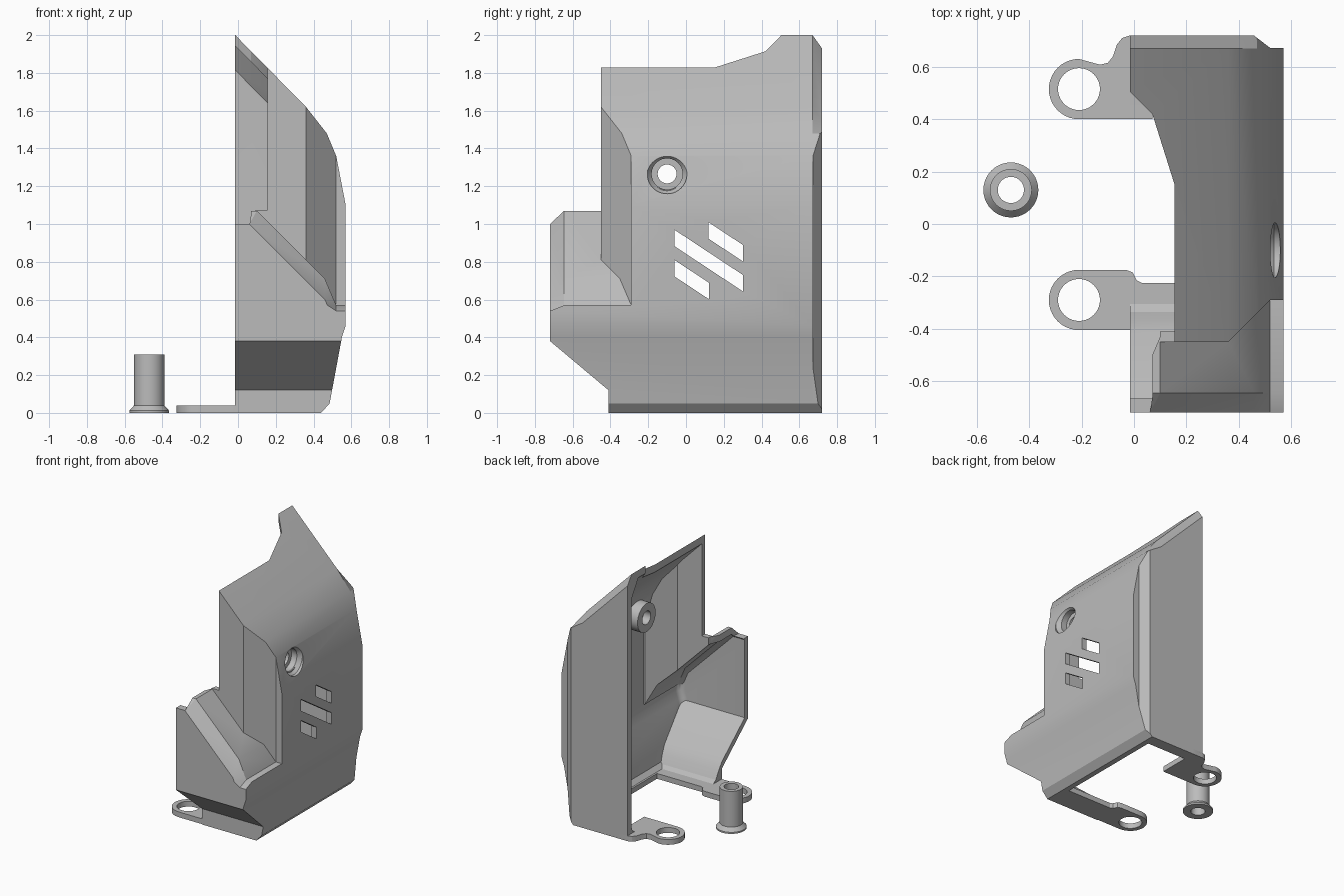
import bpy, bmesh, math
from mathutils import Vector

if "Cube" in bpy.data.objects:
    bpy.data.objects.remove(bpy.data.objects["Cube"])

grey = bpy.data.materials.new("plain_grey")
grey.use_nodes = True
grey.diffuse_color = (0.5, 0.5, 0.5, 1)
for node in grey.node_tree.nodes:
    if node.type == 'BSDF_PRINCIPLED':
        node.inputs["Base Color"].default_value = (0.5, 0.5, 0.5, 1)

T = 0.04       # wall, floor and lug thickness
BACK_T = 0.05  # back wall thickness
AXES = {'x': lambda d, a, b: (d, a, b),
        'y': lambda d, a, b: (a, d, b),
        'z': lambda d, a, b: (a, b, d)}


def loft(name, axis, stations):
    """Closed solid through matching outlines, each placed at a depth on the axis."""
    bm = bmesh.new()
    place = AXES[axis]
    rings = [[bm.verts.new(place(d, *p)) for p in poly] for d, poly in stations]
    bm.faces.new(rings[0])
    bm.faces.new(rings[-1])
    n = len(rings[0])
    for r, s in zip(rings, rings[1:]):
        for i in range(n):
            j = (i + 1) % n
            bm.faces.new((r[i], r[j], s[j], s[i]))
    bmesh.ops.recalc_face_normals(bm, faces=bm.faces)
    mesh = bpy.data.meshes.new(name)
    bm.to_mesh(mesh)
    bm.free()
    mesh.materials.append(grey)
    obj = bpy.data.objects.new(name, mesh)
    bpy.context.collection.objects.link(obj)
    return obj


def prism(name, axis, low, high, poly):
    return loft(name, axis, [(low, poly), (high, poly)])


def rect(a, b, c, d):
    return [(a, b), (c, b), (c, d), (a, d)]


def circle(a, b, r, n=40):
    return [(a + r * math.cos(2 * math.pi * i / n),
             b + r * math.sin(2 * math.pi * i / n)) for i in range(n)]


def inset(poly, dist):
    """Mitred inward offset of a counter-clockwise outline."""
    pts = [Vector(p) for p in poly]
    out = []
    for i, p in enumerate(pts):
        e1 = (p - pts[i - 1]).normalized()
        e2 = (pts[(i + 1) % len(pts)] - p).normalized()
        n1, n2 = Vector((-e1.y, e1.x)), Vector((-e2.y, e2.x))
        out.append(tuple(p + (n1 + n2) * dist / (1 + n1.dot(n2))))
    return out


def lower_roof(poly, drop):
    """Outline with its roof edge, the last two points, moved down."""
    return poly[:-2] + [(x, z - drop) for x, z in poly[-2:]]


def rounded_end(poly, y, radius, side):
    """Stations of a rounded end that starts at depth y and grows towards side."""
    angles = [math.radians(90 - 15 * i) for i in range(7)]
    return [(y + side * radius * (1 - math.sin(a)), inset(poly, radius * (1 - math.cos(a))))
            for a in angles]


def combine(target, tool, op='DIFFERENCE'):
    mod = target.modifiers.new("join", 'BOOLEAN')
    mod.operation, mod.solver, mod.object = op, 'EXACT', tool
    bpy.context.view_layer.objects.active = target
    bpy.ops.object.modifier_apply(modifier=mod.name)
    bpy.data.objects.remove(tool)


def finish(obj, angle):
    bpy.ops.object.select_all(action='DESELECT')
    obj.select_set(True)
    bpy.context.view_layer.objects.active = obj
    bpy.ops.object.shade_smooth_by_angle(angle=math.radians(angle))


# Cross-section of the side wall and sloping roof
WALL = [(0.55, 0.4), (0.57, 0.46), (0.57, 1.1), (0.52, 1.36),
        (0.47, 1.48), (0.36, 1.62), (-0.6, 2.593)]
OUTSIDE = [(-0.6, -0.3), (0.17, -0.3), (0.44, 0), (0.485, 0.05)] + WALL
INSIDE = inset([(-0.6, 0), (0.43, 0), (0.484, 0.05)] + WALL, T)


def front_notch(t):
    """Space in front of the upper wall, above the sloping front block."""
    base = [(-0.8, 1.07), (0.1, 1.07), (0.46, 0.71), (0.52, 0.57), (1, 0.57)]
    drop = [(0, 0.07), (0.04, 0.07), (0, 0.11), (0, 0.03), (0, 0.03)]

    def outline(k):
        low = [(x - k * dx, z - k * dz - 1.25 * t)
               for (x, z), (dx, dz) in zip(base, drop)]
        return low + [(1, 2.8), (-0.8, 2.8)]
    notch = loft("notch", 'y', [(-0.74, outline(1.267)), (-0.645, outline(0)), (0, outline(0))])
    plan = [(-1, -1), (1.2, -1), (1.2, -0.29), (0.52, -0.29), (0.36, -0.45), (-1, -0.45)]
    limit = prism("limit", 'z', 0, 3, [(x, y + t) for x, y in plan])
    combine(notch, limit, 'INTERSECT')
    return notch


def chin_cut(profile):
    """Space under the front block."""
    return prism("chin", 'x', -1, 1, [(-1, -1), (profile[0][0], -1)] + profile)


# Outer body with chamfered back edge
shell = loft("cover_shell", 'y', [(-0.72, OUTSIDE), (0.67, OUTSIDE),
                                  (0.72, lower_roof(OUTSIDE, 0.07))])
combine(shell, front_notch(0))
combine(shell, chin_cut([(-0.41, 0.12), (-0.72, 0.38), (-1, 0.615)]))
combine(shell, prism("back_step", 'z', -1, 3,
                     [(0.52, 0.672), (1, 0.672), (1, 0.76), (0.405, 0.76)]))

# Cavity with rounded ends, a rounded front roof corner and a sloped back roof corner
cavity = loft("cavity", 'y', rounded_end(INSIDE, -0.72 + T, 0.045, 1)
              + rounded_end(INSIDE, 0.72 - BACK_T, 0.045, -1)[::-1])
combine(cavity, front_notch(T))
combine(cavity, chin_cut([(-0.29, 0.03), (-0.335, 0.06), (-0.37, 0.12), (-0.41, 0.173),
                          (-0.675, 0.395), (-1, 0.63)]))
corner = prism("roof_corner", 'y', -0.6, -0.325, rect(-0.55, 1.2, 0.5, 3))
combine(corner, loft("corner_round", 'y',
                     rounded_end(INSIDE, -0.452 + T, 0.09, 1) + [(-0.2, INSIDE)]))
combine(cavity, corner)
gusset = prism("roof_gusset", 'y', 0.58, 0.75, rect(-0.55, 1.3, 0.6, 3))
combine(gusset, loft("gusset_slope", 'y', [(0.5, INSIDE), (0.59, INSIDE),
                                           (0.69, lower_roof(INSIDE, 0.16))]))
combine(cavity, gusset)
combine(shell, cavity)

# Screw boss with countersunk hole through the side
SCREW = (-0.1, 1.265)
combine(shell, prism("boss", 'x', 0.4, 0.51, circle(*SCREW, 0.108)), 'UNION')
combine(shell, loft("recess", 'x', [(x, circle(*SCREW, r)) for x, r in
                                    ((0.46, 0.082), (0.505, 0.082), (0.535, 0.105), (0.8, 0.105))]))
combine(shell, prism("screw_hole", 'x', 0.3, 0.8, circle(*SCREW, 0.05)))

# Slanted vent slots
for y0, y1, z0 in ((-0.062, 0.303, 0.97), (0.118, 0.303, 1.01), (-0.062, 0.123, 0.81)):
    z1 = z0 - (y1 - y0) * 0.66
    combine(shell, prism("slot", 'x', 0.3, 0.8,
                         [(y0, z0 - 0.087), (y1, z1 - 0.087), (y1, z1), (y0, z0)]))

# Open side, flat base, trimmed roof edge and floor opening
combine(shell, prism("side_trim", 'z', -1, 3, rect(-2, -1, -0.015, 1)))
combine(shell, prism("base_trim", 'z', -1, 0, rect(-2, -1, 1, 1)))
combine(shell, prism("roof_trim", 'z', 1.075, 3,
                     [(-1, -0.6), (0.155, -0.6), (0.155, 0.15), (0.07, 0.42),
                      (-0.025, 0.515), (-1, 0.515)]))
combine(shell, prism("block_trim", 'z', 1.0, 1.2,
                     [(-1, -0.8), (0.05, -0.8), (0.07, -0.66), (0.07, -0.5),
                      (0.1, -0.43), (0.1, -0.3), (-1, -0.3)]))
combine(shell, prism("floor_opening", 'z', -0.1, 0.06,
                     [(-1, -0.225), (0.4, -0.225), (0.4, 0.63), (0.07, 0.63),
                      (0.07, 0.4), (-1, 0.4)]))
finish(shell, 25)


# Mounting lugs
def lug(name, cy, root):
    arc = [(-0.21 + 0.115 * math.cos(a), cy + 0.115 * math.sin(a))
           for a in (math.pi * (0.5 + i / 20) for i in range(21))]
    tab = prism(name, 'z', 0, T, arc + root)
    combine(tab, prism("hole", 'z', -0.1, 0.1, circle(-0.21, cy, 0.08)))
    finish(tab, 30)


lug("front_lug", -0.29, [(-0.015, -0.405), (0.03, -0.405), (0.03, -0.225),
                         (0.01, -0.215), (-0.005, -0.185), (-0.03, -0.175)])
lug("back_lug", 0.515, [(0.03, 0.4), (0.07, 0.42), (0.07, 0.72), (-0.015, 0.72),
                        (-0.045, 0.71), (-0.065, 0.685), (-0.08, 0.64),
                        (-0.1, 0.615), (-0.13, 0.608)])

# Loose flanged spacer
spacer = loft("flanged_spacer", 'z', [(z, circle(-0.47, 0.13, r)) for z, r in
                                      ((0, 0.105), (0.012, 0.105), (0.04, 0.08), (0.31, 0.08))])
combine(spacer, prism("bore", 'z', -0.1, 0.5, circle(-0.47, 0.13, 0.05)))
finish(spacer, 30)
